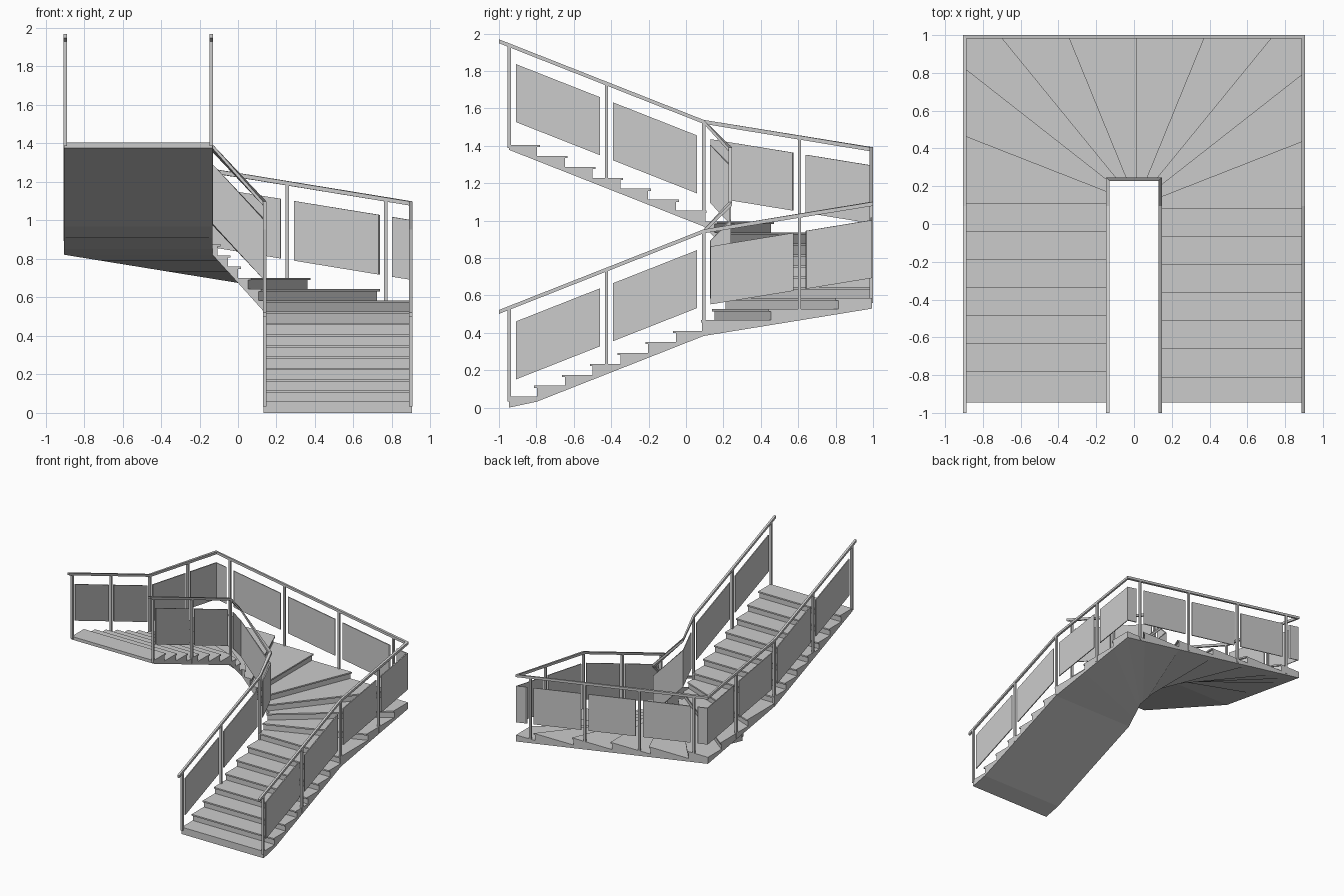
import bpy, bmesh

if "Cube" in bpy.data.objects:
    bpy.data.objects.remove(bpy.data.objects["Cube"])

RISE, GOING, Y0 = 0.0585, 0.1486, 0.095
OUT, INN = (0.903, 0.995), (0.132, 0.240)         # stair body edges (half width, back y)
RAIL_OUT, RAIL_INN = (0.897, 0.991), (0.138, 0.236)


def pt(s, path):
    """Plan position at step number s: flight up (s<0), winders (0..10), flight on (s>10)."""
    X, Y = path
    if s <= 0:
        return X, Y0 + s * GOING
    if s < 2.5:
        return X, Y0 + (Y - Y0) * s / 2.5
    if s <= 7.5:
        return X * (1 - (s - 2.5) / 2.5), Y
    if s < 10:
        return -X, Y0 + (Y - Y0) * (10 - s) / 2.5
    return -X, Y0 - (s - 10) * GOING


def soffit(s):
    return 0.383 + RISE * s


def back(s, path, d):
    """Step number a distance d back along the path."""
    a, b = pt(s - 0.02, path), pt(s, path)
    return s - d * 0.02 / (abs(a[0] - b[0]) + abs(a[1] - b[1]))


def stations(a, b):
    return [a] + [k for k in (0, 2.5, 7.5, 10) if a + 1e-6 < k < b - 1e-6] + [b]


def skin(bm, rings):
    """Close a chain of four-point rings into a solid."""
    vs = [[bm.verts.new(p) for p in r] for r in rings]
    for a, b in zip(vs, vs[1:]):
        for i in range(4):
            j = (i + 1) % 4
            bm.faces.new((a[i], a[j], b[j], b[i]))
    bm.faces.new(vs[0])
    bm.faces.new(vs[-1][::-1])


def finish(bm, name):
    bmesh.ops.recalc_face_normals(bm, faces=bm.faces)
    me = bpy.data.meshes.new(name)
    bm.to_mesh(me)
    bm.free()
    bpy.context.collection.objects.link(bpy.data.objects.new(name, me))


def strip(bm, a, b, path, h, z0, z1):
    """Band following the stair slope along a path."""
    X, Y = path
    rings = []
    for s in stations(a, b):
        p, q = pt(s, (X - h, Y - h)), pt(s, (X + h, Y + h))
        lo, hi = soffit(s) + z0, soffit(s) + z1
        rings.append([(*p, lo), (*q, lo), (*q, hi), (*p, hi)])
    skin(bm, rings)


# Step bodies with sloping underside, and treads with a small nosing
body, treads = bmesh.new(), bmesh.new()
NOSE, THICK = 0.015, 0.012
for k in range(1, 25):
    a, b = k - 8, k - 7
    top = k * RISE
    rings, slab = [], []
    for s in stations(a, b):
        o, i = pt(s, OUT), pt(s, INN)
        z = max(0, soffit(s))
        rings.append([(*o, z), (*i, z), (*i, top - THICK), (*o, top - THICK)])
        if s == a and k > 1:
            o, i = pt(back(s, OUT, NOSE), OUT), pt(back(s, INN, NOSE), INN)
        slab.append([(*o, top - THICK), (*i, top - THICK), (*i, top), (*o, top)])
    skin(body, rings)
    skin(treads, slab)
finish(body, "stair_body")
finish(treads, "treads")

# Balustrades: handrail, posts and infill panels on both sides
for side, path, bays in (("outer", RAIL_OUT, 7), ("inner", RAIL_INN, 1)):
    rail, posts, panels = bmesh.new(), bmesh.new(), bmesh.new()
    strip(rail, -7.37, 17.37, path, 0.009, 0.549, 0.57)
    marks = [-7, -3.5] + [10 * j / bays for j in range(bays + 1)] + [13.5, 17]
    for s in marks:
        x, y = pt(s, path)
        h = 0.009
        sq = [(x - h, y - h), (x + h, y - h), (x + h, y + h), (x - h, y + h)]
        skin(posts, [[(*c, soffit(s) + z) for c in sq]
                     for z in (0.06 if s == -7 else 0.01, 0.557)])
    for a, b in zip(marks, marks[1:]):
        start = a + (back(a + 0.05, path, -0.035) - a - 0.05)
        strip(panels, start, back(b, path, 0.035), path, 0.004, 0.163, 0.473)
    finish(rail, side + "_handrail")
    finish(posts, side + "_posts")
    finish(panels, side + "_panels")
